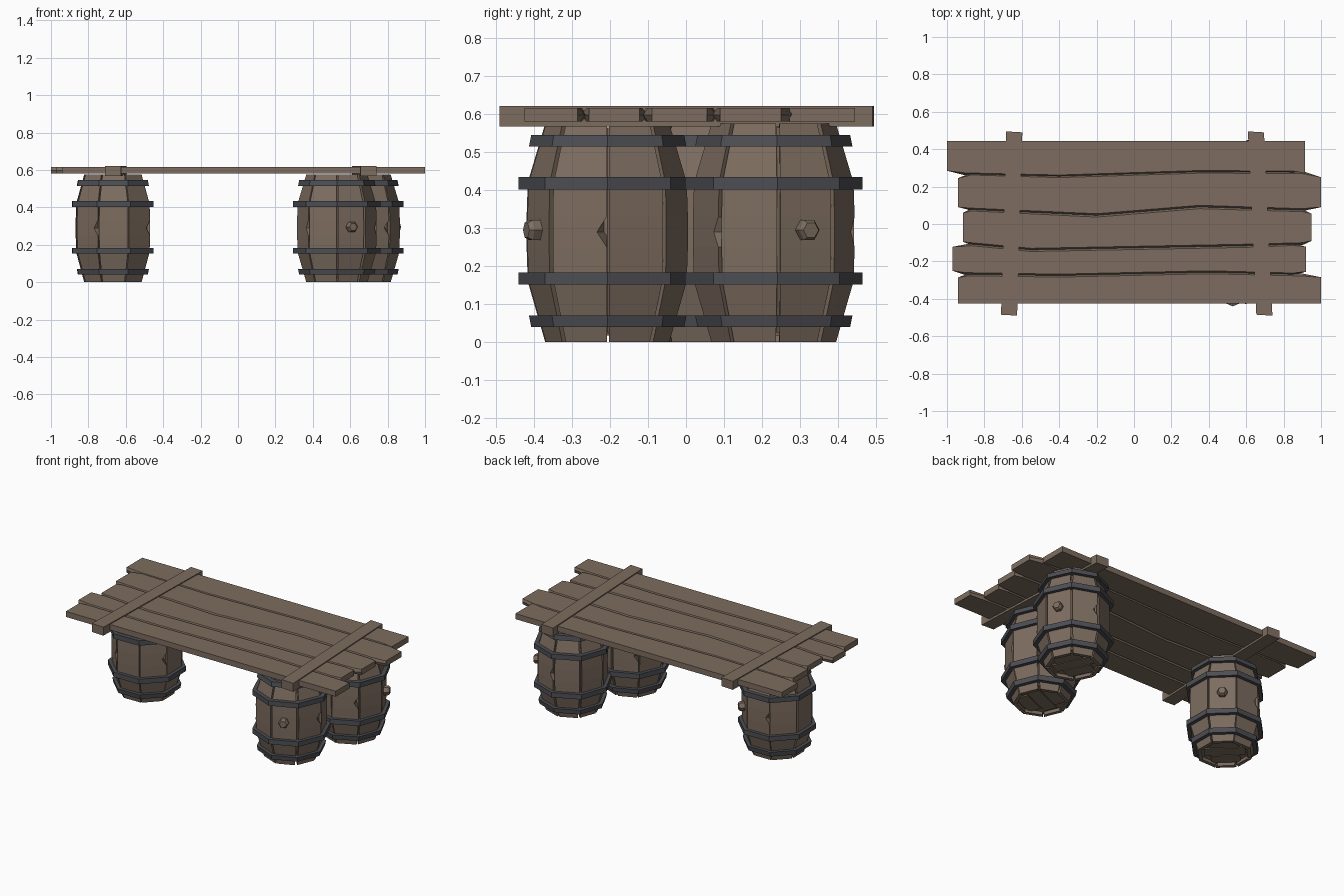
import bpy, bmesh, math, random
from mathutils import Vector

if "Cube" in bpy.data.objects:
    bpy.data.objects.remove(bpy.data.objects["Cube"])

random.seed(4)


def material(name, rgb):
    m = bpy.data.materials.new(name)
    m.diffuse_color = (*rgb, 1)
    m.use_nodes = True
    m.node_tree.nodes["Principled BSDF"].inputs["Base Color"].default_value = m.diffuse_color
    return m


WOOD = material("weathered_wood", (0.205, 0.152, 0.115))
IRON = material("dark_iron", (0.075, 0.077, 0.088))


def make(name, bm, mat, loc=(0, 0, 0), rot=0):
    bmesh.ops.recalc_face_normals(bm, faces=bm.faces)
    me = bpy.data.meshes.new(name)
    bm.to_mesh(me)
    bm.free()
    me.materials.append(mat)
    ob = bpy.data.objects.new(name, me)
    ob.location = loc
    ob.rotation_euler.z = rot
    bpy.context.collection.objects.link(ob)
    return ob


def loft(bm, rings, caps=True, loop=False):
    """Bridge matching closed rings of points into a solid."""
    vs = [[bm.verts.new(p) for p in r] for r in rings]
    n = len(vs[0])
    pairs = list(zip(vs, vs[1:]))
    if loop:
        pairs.append((vs[-1], vs[0]))
    for a, b in pairs:
        for i in range(n):
            j = (i + 1) % n
            bm.faces.new((a[i], a[j], b[j], b[i]))
    if caps and not loop:
        bm.faces.new(vs[0])
        bm.faces.new(vs[-1])


SIDES = 8
STEP = 2 * math.pi / SIDES


def octagon(r, z):
    return [(r * math.cos(STEP * (i + .5)), r * math.sin(STEP * (i + .5)), z) for i in range(SIDES)]


# barrel outline: height, corner radius
PROFILE = [(0, .165), (.16, .211), (.25, .214), (.29, .214), (.33, .214), (.42, .211), (.575, .165)]


def stave(bm, k, notch):
    """One flat stave, bent along the profile, with an optional edge chip."""
    a = k * STEP
    out, side = Vector((math.cos(a), math.sin(a), 0)), Vector((-math.sin(a), math.cos(a), 0))
    gl, gr = random.uniform(.001, .009), random.uniform(.001, .009)
    rings = []
    for i, (z, r) in enumerate(PROFILE):
        d, w = r * math.cos(STEP / 2), r * math.sin(STEP / 2)
        chip = .028 if notch and i == 3 else 0
        di, wi = d - .022, (d - .022) * math.tan(STEP / 2)
        rings.append([out * x + side * y + Vector((0, 0, z)) for x, y in
                      ((di, -wi + gl), (d, -w + gl), (d, w - gr - chip), (di, wi - gr))])
    loft(bm, rings)


def barrel(tag, x, y, bung_angle):
    loc, rot = (x, y, 0), math.radians(bung_angle)
    # staves
    bm = bmesh.new()
    for k in range(SIDES):
        stave(bm, k, k in (1, 4, 6))
    make(tag + "_staves", bm, WOOD, loc, rot)
    # inner body closing the seams, recessed at the bottom
    bm = bmesh.new()
    loft(bm, [octagon(r - .014, z) for z, r in ((.025, .172), (.16, .211), (.42, .211), (.565, .167))])
    make(tag + "_core", bm, WOOD, loc, rot)
    # head boards under the barrel
    bm = bmesh.new()
    for i in range(3):
        c, h = -.085 + .085 * i, (.085, .12, .085)[i]
        loft(bm, [[(c - .04, -h, z), (c + .04, -h, z), (c + .04, h, z), (c - .04, h, z)] for z in (.018, .03)])
    make(tag + "_head_boards", bm, WOOD, loc, rot)
    # iron hoops
    bm = bmesh.new()
    for z0, z1, r0, r1 in ((.04, .07, .201, .207), (.152, .184, .234, .234),
                           (.402, .434, .234, .234), (.515, .545, .207, .201)):
        loft(bm, [octagon(r0, z0), octagon(r1, z1), octagon(r1 - .045, z1), octagon(r0 - .045, z0)], loop=True)
    make(tag + "_hoops", bm, IRON, loc, rot)
    # hexagonal bung
    bm = bmesh.new()
    hexa = [(math.cos(i * math.pi / 3), math.sin(i * math.pi / 3)) for i in range(6)]
    loft(bm, [[(d, c * r, .295 + s * r) for c, s in hexa]
              for d, r in ((.17, .03), (.22, .03), (.232, .022))])
    make(tag + "_bung", bm, WOOD, loc, rot)


barrel("left_barrel", -.669, .02, 46)
barrel("front_right_barrel", .528, -.206, -67.5)
barrel("back_right_barrel", .652, .231, 25)


def plank(name, upper, lower, up_seam, low_seam):
    """Board from its two long edges; seam sides bulge at mid height to meet the neighbour."""
    def ring(z, u, l):
        n, m = len(upper) - 1, len(lower) - 1
        return ([(x, y + (u if 0 < i < n else 0), z) for i, (x, y) in enumerate(upper)] +
                [(x, y - (l if 0 < i < m else 0), z) for i, (x, y) in reversed(list(enumerate(lower)))])
    bm = bmesh.new()
    u, l = .013 * up_seam, .013 * low_seam
    loft(bm, [ring(.58, 0, 0), ring(.598, u, l), ring(.616, 0, 0)])
    make(name, bm, WOOD)


# table top planks, back to front
plank("plank_1", [(-1, .445), (.915, .445)],
      [(-1, .285), (-.9, .273), (-.4, .262), (.35, .286), (.85, .283), (.915, .272)], 0, 1)
plank("plank_2", [(-.94, .245), (-.87, .262), (-.4, .248), (.35, .272), (.9, .27), (1, .25)],
      [(-.94, .09), (-.87, .085), (-.2, .055), (.35, .1), (.9, .082), (1, .09)], 1, 1)
plank("plank_3", [(-.915, .06), (-.87, .07), (-.2, .037), (.35, .082), (.9, .066), (.95, .055)],
      [(-.915, -.095), (-.87, -.1), (-.55, -.13), (.6, -.108), (.9, -.1), (.95, -.09)], 1, 1)
plank("plank_4", [(-.97, -.122), (-.87, -.116), (-.55, -.147), (.6, -.125), (.85, -.115), (.92, -.122)],
      [(-.97, -.25), (-.9, -.26), (-.4, -.268), (.4, -.25), (.85, -.262), (.92, -.255)], 1, 1)
plank("plank_5", [(-.94, -.285), (-.88, -.277), (-.4, -.284), (.4, -.266), (.9, -.278), (1, -.285)],
      [(-.94, -.425), (1, -.425)], 1, 0)

# cross battens
for name, xb, xf in (("left_batten", -.64, -.668), ("right_batten", .652, .697)):
    bm = bmesh.new()
    loft(bm, [[(xf - .043, -.485, z), (xf + .043, -.49, z), (xb + .043, .49, z), (xb - .043, .495, z)]
              for z in (.567, .622)])
    make(name, bm, WOOD)
